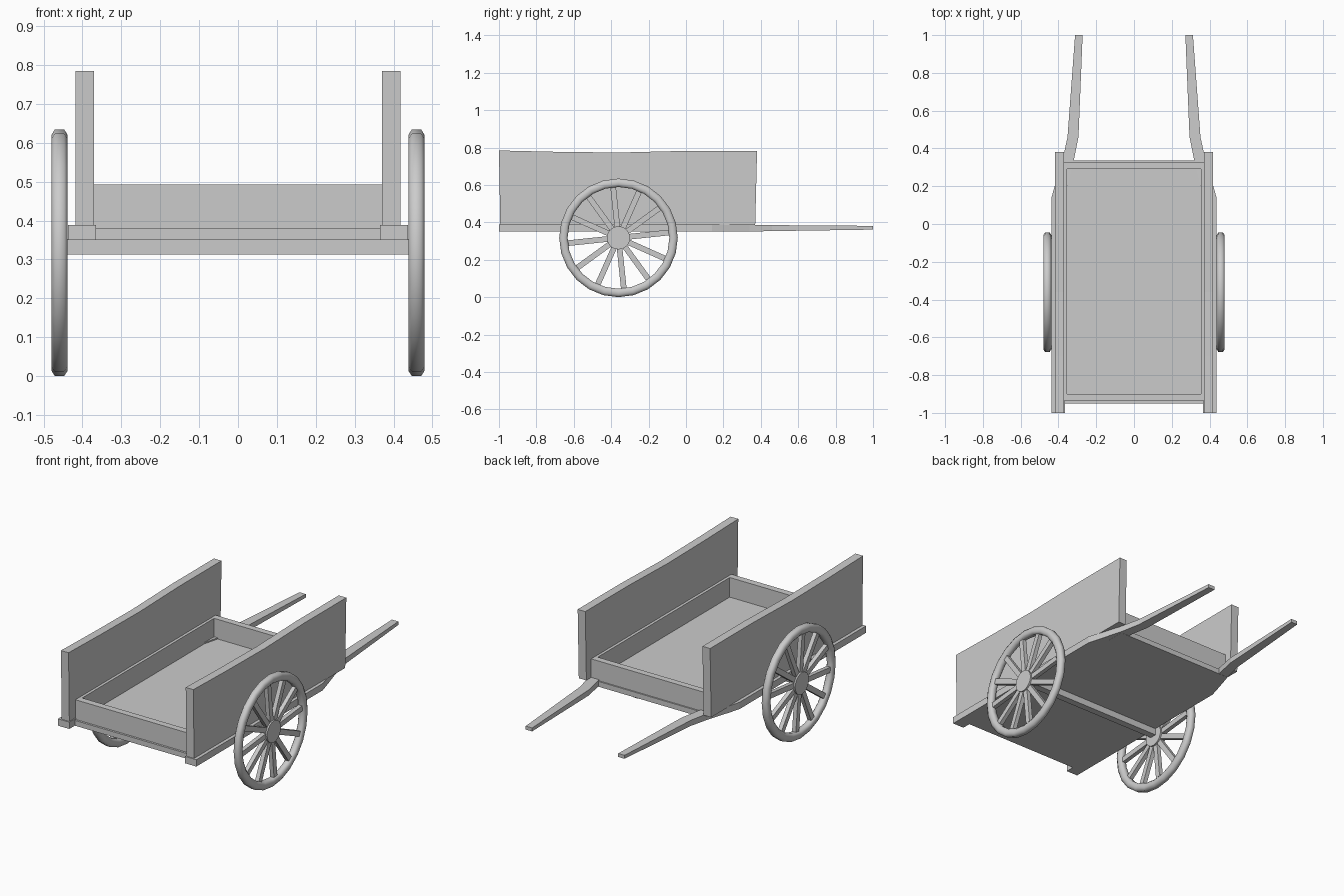
import bpy, bmesh, math
from mathutils import Matrix, Vector

if "Cube" in bpy.data.objects:
    bpy.data.objects.remove(bpy.data.objects["Cube"])

WHEEL = Vector((0.459, -0.361, 0.317))   # wheel centre


def finish(name, bm, mirror=False, smooth=False):
    bmesh.ops.recalc_face_normals(bm, faces=bm.faces)
    me = bpy.data.meshes.new(name)
    bm.to_mesh(me)
    bm.free()
    ob = bpy.data.objects.new(name, me)
    bpy.context.collection.objects.link(ob)
    if mirror:
        ob.modifiers.new("mirror", 'MIRROR')
    if smooth:
        me.shade_smooth()
    return ob


def add_box(bm, lo, hi, mat=Matrix()):
    lo, hi = Vector(lo), Vector(hi)
    m = mat @ Matrix.Translation((lo + hi) / 2) @ Matrix.Diagonal((*(hi - lo), 1))
    bmesh.ops.create_cube(bm, size=1, matrix=m)


def box(name, lo, hi, mirror=False):
    bm = bmesh.new()
    add_box(bm, lo, hi)
    finish(name, bm, mirror)


def loft(bm, rings, closed=False):
    rings = [[bm.verts.new(p) for p in r] for r in rings]
    n = len(rings[0])
    pairs = zip(rings, rings[1:] + rings[:1]) if closed else zip(rings, rings[1:])
    for a, b in pairs:
        for i in range(n):
            j = (i + 1) % n
            bm.faces.new((a[i], a[j], b[j], b[i]))
    if not closed:
        bm.faces.new(rings[0])
        bm.faces.new(rings[-1])


# Tray: floor, end boards and low inner side strips
box("floor", (-0.37, -0.95, 0.35), (0.37, 0.335, 0.38))
box("front_board", (-0.37, -0.938, 0.38), (0.37, -0.9, 0.492))
box("back_board", (-0.37, 0.29, 0.38), (0.37, 0.327, 0.492))
box("inner_strip", (0.354, -0.9, 0.38), (0.37, 0.29, 0.492), True)

# Tall side boards with a slightly sagging top edge
bm = bmesh.new()
outline = [(-0.993, 0.387), (0.37, 0.385), (0.38, 0.782), (0.0, 0.782),
           (-0.36, 0.773), (-0.7, 0.777), (-1.0, 0.784)]
loft(bm, [[(x, y, z) for y, z in outline] for x in (0.37, 0.418)])
finish("side_board", bm, True)

# Side rails that bend inward and become the pulling shafts
rail = [  # y, inner x, outer x, bottom z, top z
    (-1.0, 0.365, 0.437, 0.350, 0.389), (0.14, 0.365, 0.437, 0.350, 0.389),
    (0.2, 0.354, 0.42, 0.350, 0.388), (0.34, 0.318, 0.378, 0.351, 0.386),
    (0.46, 0.294, 0.352, 0.353, 0.385), (1.0, 0.272, 0.312, 0.361, 0.381)]
bm = bmesh.new()
loft(bm, [[(a, y, lo), (b, y, lo), (b, y, hi), (a, y, hi)] for y, a, b, lo, hi in rail])
finish("rail_and_shaft", bm, True)

# Axle beam
box("axle", (-0.445, WHEEL.y - 0.02, 0.312), (0.445, WHEEL.y + 0.02, 0.352))

# Wheel rims: rounded section swept around the hub
section = [(-0.021, 0.284), (-0.012, 0.272), (0.012, 0.272), (0.021, 0.284),
           (0.021, 0.303), (0.012, 0.317), (-0.012, 0.317), (-0.021, 0.303)]
bm = bmesh.new()
steps = 24
loft(bm, [[WHEEL + Vector((x, r * math.cos(a), r * math.sin(a))) for x, r in section]
          for a in (2 * math.pi * i / steps + math.pi / 2 for i in range(steps))], True)
finish("wheel_rim", bm, True, True)

# Wheel hubs
bm = bmesh.new()
bmesh.ops.create_cone(bm, cap_ends=True, segments=20, radius1=0.062, radius2=0.062, depth=0.042,
                      matrix=Matrix.Translation(WHEEL) @ Matrix.Rotation(math.pi / 2, 4, 'Y'))
hub = finish("wheel_hub", bm, True)
for p in hub.data.polygons:
    p.use_smooth = len(p.vertices) == 4
hub.data.set_sharp_from_angle(angle=math.radians(40))

# Twelve spokes per wheel
bm = bmesh.new()
for i in range(12):
    turn = Matrix.Translation(WHEEL) @ Matrix.Rotation(math.radians(30 * i + 6), 4, 'X')
    add_box(bm, (-0.012, 0.05, -0.015), (0.012, 0.277, 0.015), turn)
finish("wheel_spokes", bm, True)
